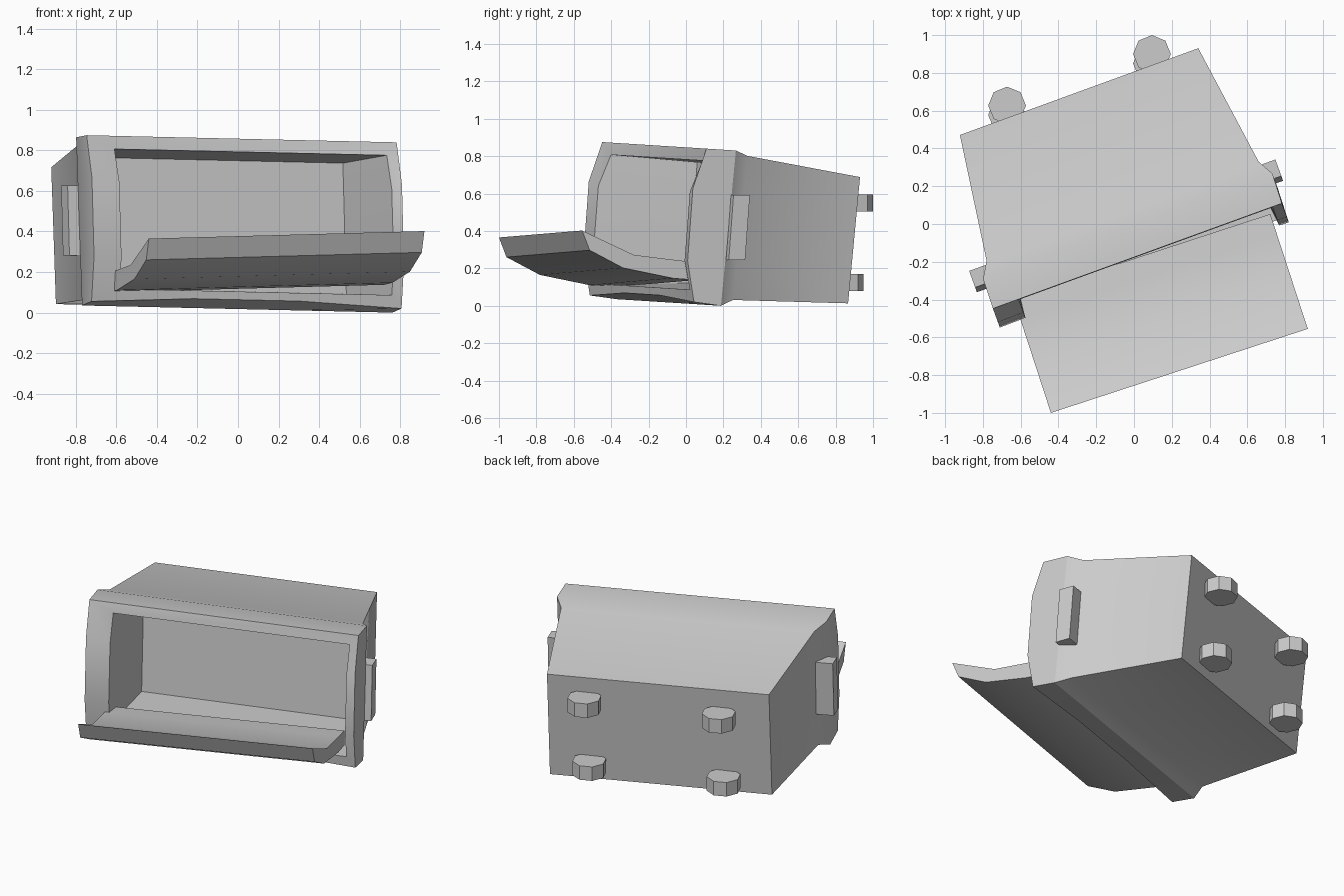
import bpy, bmesh
from math import radians, cos, sin, pi
from mathutils import Vector, Matrix

if "Cube" in bpy.data.objects:
    bpy.data.objects.remove(bpy.data.objects["Cube"])

YAW = radians(20)
ROLL = -0.0216          # the case leans down slightly to its right


def place(u, v, z):
    """Case coordinates (across, deep, up) to world."""
    return Vector((u * cos(YAW) - v * sin(YAW), u * sin(YAW) + v * cos(YAW), z + ROLL * (u - 0.77)))


def make(name, rings, smooth=True):
    """Loft through closed rings of equal length and cap both ends."""
    bm = bmesh.new()
    rows = [[bm.verts.new(p) for p in r] for r in rings]
    n = len(rows[0])
    for a, b in zip(rows, rows[1:]):
        for i in range(n):
            j = (i + 1) % n
            bm.faces.new((a[i], a[j], b[j], b[i]))
    bm.faces.new(rows[0][::-1])
    bm.faces.new(rows[-1])
    bmesh.ops.recalc_face_normals(bm, faces=bm.faces)
    me = bpy.data.meshes.new(name)
    bm.to_mesh(me)
    bm.free()
    ob = bpy.data.objects.new(name, me)
    bpy.context.collection.objects.link(ob)
    if smooth:
        bpy.ops.object.select_all(action='DESELECT')
        bpy.context.view_layer.objects.active = ob
        ob.select_set(True)
        bpy.ops.object.shade_smooth_by_angle(angle=radians(30))
    return ob


def section(u0, u1, side, lift=0.0):
    """Rectangular ring; side lists (v, z) from bottom to top."""
    if len(side) == 2:
        a, b = Vector(side[0]), Vector(side[1])
        side = [a, a.lerp(b, 0.27), a.lerp(b, 0.75), b]
    v0, z0 = side[0]
    m0, m1 = u0 + (u1 - u0) * 0.33, u0 + (u1 - u0) * 0.67
    pts = [place(m0, v0, z0 + lift), place(m1, v0, z0 + lift)]
    pts += [place(u1, v, z) for v, z in side]
    pts += [place(u0, v, z) for v, z in reversed(side)]
    return pts


# Case: tapered shell, flared bowed rim and recessed cavity
make("case", [
    section(-0.705, 0.638, [(0.69, 0.01), (0.758, 0.685)]),
    section(-0.80, 0.733, [(0.0, 0.03), (0.084, 0.80)]),
    section(-0.85, 0.78, [(-0.085, 0.0), (0.0, 0.83)]),
    section(-0.855, 0.773, [(-0.236, 0.02), (-0.272, 0.24), (-0.242, 0.63), (-0.165, 0.84)], 0.025),
    section(-0.71, 0.72, [(-0.24, 0.085), (-0.27, 0.24), (-0.24, 0.61), (-0.168, 0.775)]),
    section(-0.65, 0.66, [(0.25, 0.09), (0.30, 0.735)]),
])

# Door: curved panel hanging open at the front
left_tip, right_tip = Vector((-0.44, -1.0, 0.365)), Vector((0.92, -0.555, 0.402))
inward = Vector((-0.31, 0.95, 0))
door_profile = [(0, 0), (0.042, -0.105), (0.23, -0.20), (0.51, -0.255), (0.64, -0.265),
                (0.64, -0.17), (0.52, -0.157), (0.29, -0.13)]
make("door", [[tip + inward * t + Vector((0, 0, z)) for t, z in door_profile]
              for tip in (left_tip, right_tip)])

# Side handles: upright bars leaning with the case
for name, u0, u1 in (("left_handle", -0.905, -0.78), ("right_handle", 0.70, 0.82)):
    make(name, [[place(u, v + lean, z) for u, v in
                 ((u0, -0.055), (u1, -0.055), (u1, 0.038), (u0, 0.038))]
                for z, lean in ((0.245, 0.0), (0.592, 0.027))], False)

# Octagonal pegs on the back, two rows of two
for row, z, dy in (("upper", 0.505, 0.0), ("lower", 0.08, -0.05)):
    for side, x, y in (("left", -0.672, 0.627), ("right", 0.095, 0.90)):
        make(f"{row}_{side}_peg",
             [[(x + 0.1 * cos(k * pi / 4), y + dy + 0.1 * sin(k * pi / 4), h)
               for k in range(8)] for h in (z, z + 0.09)], False)
